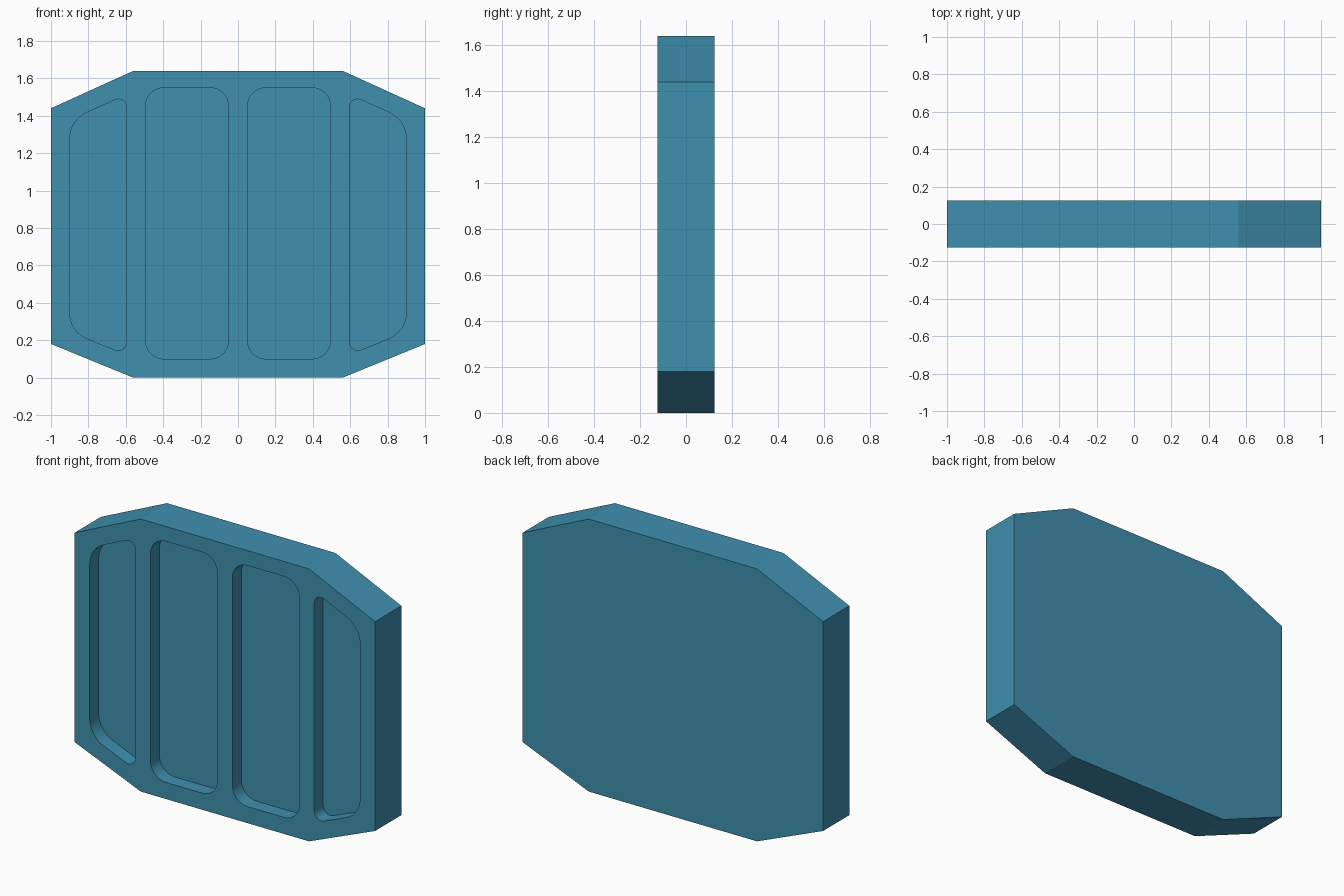
import bpy, bmesh, math
from mathutils import Vector

if "Cube" in bpy.data.objects:
    bpy.data.objects.remove(bpy.data.objects["Cube"])

HALF = 0.125       # half thickness of the panel
POCKET = 0.085     # depth of the front recesses


def rounded(corners, segs=8):
    """Round (x, z, cut) corners; cut is the tangent length along each side."""
    pts = []
    for i, (x, z, cut) in enumerate(corners):
        p = Vector((x, z))
        a = (Vector(corners[i - 1][:2]) - p).normalized()
        b = (Vector(corners[(i + 1) % len(corners)][:2]) - p).normalized()
        half = a.angle(b) / 2
        r = cut * math.tan(half)
        centre = p + (a + b).normalized() * (cut / math.cos(half))
        u, v = p + a * cut - centre, p + b * cut - centre
        sweep = math.pi - 2 * half
        for k in range(segs + 1):
            t = k / segs
            d = (u * math.sin((1 - t) * sweep) + v * math.sin(t * sweep)) / math.sin(sweep)
            pts.append(centre + d.normalized() * r)
    return pts


def prism(name, pts, y0, y1):
    """Extrude an x-z outline from y0 to y1."""
    bm = bmesh.new()
    face = bm.faces.new([bm.verts.new((x, y0, z)) for x, z in pts])
    new = bmesh.ops.extrude_face_region(bm, geom=[face])["geom"]
    bmesh.ops.translate(bm, vec=(0, y1 - y0, 0),
                        verts=[g for g in new if isinstance(g, bmesh.types.BMVert)])
    bmesh.ops.recalc_face_normals(bm, faces=bm.faces)
    mesh = bpy.data.meshes.new(name)
    bm.to_mesh(mesh)
    bm.free()
    obj = bpy.data.objects.new(name, mesh)
    bpy.context.collection.objects.link(obj)
    return obj


# Eight-sided panel
right = [(0.56, 0), (1, 0.18), (1, 1.44), (0.56, 1.64)]
panel = prism("panel", right + [(-x, z) for x, z in reversed(right)], -HALF, HALF)

# Recess outlines on the right half, mirrored to the left
centre_pocket = rounded([(0.05, 0.10, 0.1), (0.495, 0.10, 0.1),
                         (0.495, 1.55, 0.1), (0.05, 1.55, 0.1)])
side_pocket = rounded([(0.595, 0.122, 0.07), (0.90, 0.247, 0.1),
                       (0.90, 1.376, 0.1), (0.595, 1.514, 0.07)])
cutters = []
for side in (1, -1):
    for outline in (centre_pocket, side_pocket):
        cutter = prism("recess_cutter", [(side * x, z) for x, z in outline],
                       -HALF - 0.1, -HALF + POCKET)
        cutter.hide_render = True
        mod = panel.modifiers.new("recess", 'BOOLEAN')
        mod.operation = 'DIFFERENCE'
        mod.solver = 'EXACT'
        mod.object = cutter
        cutters.append(cutter)

# Bake the recesses and remove the cutters
bpy.context.view_layer.objects.active = panel
panel.select_set(True)
for mod in list(panel.modifiers):
    bpy.ops.object.modifier_apply(modifier=mod.name)
for cutter in cutters:
    bpy.data.objects.remove(cutter)

# Smooth the rounded recess corners only
bpy.ops.object.shade_smooth_by_angle(angle=math.radians(20))

# Blue finish
mat = bpy.data.materials.new("blue")
mat.diffuse_color = (0.05, 0.28, 0.43, 1)
mat.use_nodes = True
mat.node_tree.nodes["Principled BSDF"].inputs["Base Color"].default_value = mat.diffuse_color
panel.data.materials.clear()
panel.data.materials.append(mat)
